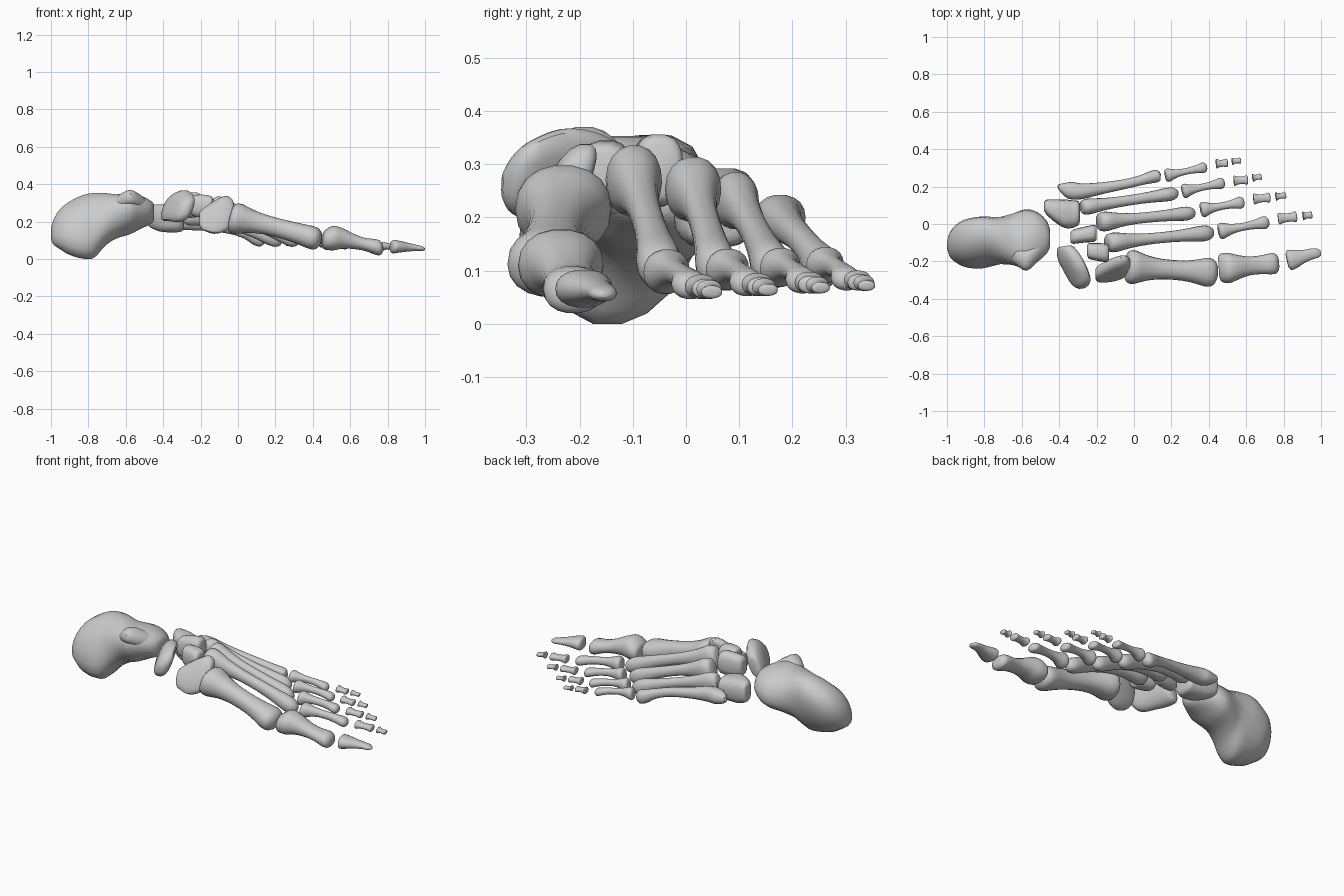
import bpy, bmesh
from math import cos, sin, pi, copysign
from mathutils import Vector


def spline(a, b, c, d, t):
    return 0.5 * (2*b + (c-a)*t + (2*a-5*b+4*c-d)*t*t + (3*b-a-3*c+d)*t**3)


def loft(name, secs, power=2.2, axis=None, n=18, steps=3):
    """Skin rounded sections (x, y, z, half width, half height, shear) along a path."""
    secs = [tuple(s) + (0,) * (6 - len(s)) for s in secs]
    fine, last = [], len(secs) - 1
    for i in range(last):
        q = [secs[max(i-1, 0)], secs[i], secs[i+1], secs[min(i+2, last)]]
        fine += [[spline(*v, j / steps) for v in zip(*q)] for j in range(steps)]
    fine.append(list(secs[-1]))
    bm = bmesh.new()
    rings = []
    for i, (x, y, z, a, b, k) in enumerate(fine):
        if axis:
            t = Vector(axis)
        else:
            t = Vector(fine[min(i+2, len(fine)-1)][:3]) - Vector(fine[max(i-2, 0)][:3])
        t.normalize()
        side = Vector((0, 0, 1)).cross(t).normalized()
        up = t.cross(side)
        ring = []
        for j in range(n):
            c, s = cos(2*pi*j/n), sin(2*pi*j/n)
            u = a * copysign(abs(c) ** (2/power), c)
            v = b * copysign(abs(s) ** (2/power), s)
            ring.append(bm.verts.new(Vector((x, y, z)) + side * (u + k*v) + up * v))
        rings.append(ring)
    for r, q in zip(rings, rings[1:]):
        for j in range(n):
            bm.faces.new((r[j], r[(j+1) % n], q[(j+1) % n], q[j]))
    bm.faces.new(rings[0][::-1])
    bm.faces.new(rings[-1])
    bmesh.ops.recalc_face_normals(bm, faces=bm.faces)
    me = bpy.data.meshes.new(name)
    bm.to_mesh(me)
    bm.free()
    ob = bpy.data.objects.new(name, me)
    bpy.context.collection.objects.link(ob)
    bpy.context.view_layer.objects.active = ob
    ob.select_set(True)
    bpy.ops.object.shade_smooth_by_angle(angle=0.7)
    ob.select_set(False)
    return ob


def long_bone(name, p, q, base, shaft, head, bow=0.0):
    """Bone flared at both ends; base, shaft and head are (half width, half height)."""
    p, q = Vector(p), Vector(q)
    mix = lambda A, B, f: tuple(a + (b-a)*f for a, b in zip(A, B))
    prof = [(0, mix((0, 0), base, .72)), (.025, mix((0, 0), base, .95)), (.09, base),
            (.22, mix(base, shaft, .6)), (.4, shaft), (.62, shaft),
            (.78, mix(shaft, head, .5)), (.88, head), (.95, mix((0, 0), head, .92)),
            (.99, mix((0, 0), head, .55)), (1, mix((0, 0), head, .25))]
    secs = []
    for t, (a, b) in prof:
        c = p.lerp(q, t)
        secs.append((c.x, c.y, c.z + bow*4*t*(1-t), a, b))
    loft(name, secs, axis=q - p, steps=2)


# Heel bone with its inner shelf
loft("heel_bone", [
    (-1.0, -.11, .135, .015, .03, .2), (-.985, -.11, .145, .06, .07, .3),
    (-.95, -.105, .16, .095, .11, .3), (-.9, -.103, .165, .118, .145, .3),
    (-.83, -.1, .172, .126, .172, .3), (-.77, -.095, .18, .124, .176, .25),
    (-.71, -.088, .212, .127, .143, .1), (-.65, -.082, .228, .137, .12, -.15),
    (-.58, -.08, .242, .152, .112, -.35), (-.52, -.07, .25, .13, .09, -.35),
    (-.47, -.07, .25, .09, .065, -.3), (-.45, -.075, .25, .05, .045, -.2)], axis=(1, 0, 0))
loft("heel_shelf", [
    (-.67, -.16, .29, .02, .02), (-.63, -.17, .31, .048, .038), (-.575, -.192, .328, .058, .043),
    (-.52, -.155, .305, .05, .038), (-.48, -.12, .28, .03, .03)], axis=(1, 0, 0), n=14)

# Midfoot block bones
loft("navicular", [
    (-.37, -.118, .268, .022, .045, .3), (-.366, -.13, .272, .038, .066, .35),
    (-.345, -.18, .282, .047, .08, .45), (-.315, -.24, .284, .047, .083, .45),
    (-.288, -.3, .27, .046, .072, .4), (-.28, -.33, .262, .035, .05, .3),
    (-.278, -.345, .26, .014, .022, .2)], axis=(.15, -1, 0), power=2.4)
loft("cuboid", [
    (-.48, .095, .23, .022, .045), (-.468, .09, .228, .04, .06),
    (-.42, .07, .22, .062, .073), (-.37, .055, .215, .076, .073), (-.33, .053, .21, .074, .068),
    (-.3, .058, .21, .066, .062), (-.29, .058, .21, .048, .045)], power=2.7, axis=(1, 0, 0))
loft("outer_cuneiform", [
    (-.34, -.072, .285, .025, .04), (-.325, -.068, .285, .038, .058),
    (-.27, -.058, .287, .042, .068), (-.215, -.05, .29, .045, .065),
    (-.2, -.048, .29, .034, .048)], power=2.7, axis=(1, 0, 0))
loft("middle_cuneiform", [
    (-.25, -.142, .285, .03, .042), (-.238, -.145, .285, .042, .056),
    (-.19, -.15, .283, .048, .062), (-.145, -.155, .28, .048, .058),
    (-.133, -.155, .28, .034, .042)], power=2.7, axis=(1, 0, 0))
loft("inner_cuneiform", [
    (-.207, -.268, .215, .022, .035, .3), (-.19, -.266, .212, .036, .056, .4),
    (-.13, -.25, .222, .04, .088, .45), (-.07, -.232, .243, .04, .096, .45),
    (-.035, -.222, .25, .034, .075, .4), (-.022, -.22, .25, .024, .045, .3)],
    power=2.6, axis=(1, 0, 0))

# Metatarsals: start, end, base, shaft, head, bow
metatarsals = [
    ((-.04, -.228, .222), (.445, -.262, .098), (.09, .083), (.054, .052), (.077, .062), .01),
    ((-.145, -.102, .277), (.425, -.045, .09), (.052, .068), (.03, .033), (.042, .043), .016),
    ((-.19, .01, .26), (.325, .06, .09), (.052, .062), (.029, .031), (.037, .042), .016),
    ((-.28, .088, .238), (.235, .166, .092), (.042, .054), (.028, .029), (.036, .042), .014)]
for i, m in enumerate(metatarsals):
    long_bone(f"metatarsal_{i+1}", *m)

# Outer metatarsal with the pointed base
loft("metatarsal_5", [
    (-.405, .205, .21, .008, .012), (-.385, .195, .205, .025, .028), (-.34, .18, .2, .046, .042),
    (-.28, .175, .197, .042, .043), (-.18, .19, .183, .032, .032), (-.05, .213, .162, .026, .026),
    (.04, .235, .137, .027, .028), (.095, .251, .113, .033, .038), (.125, .257, .103, .032, .038),
    (.138, .26, .1, .02, .024), (.142, .26, .1, .008, .01)])

# Big toe
loft("big_toe_near_bone", [
    (.453, -.235, .1, .05, .035), (.465, -.235, .102, .075, .052), (.51, -.235, .112, .08, .066),
    (.56, -.23, .11, .064, .055), (.62, -.224, .094, .05, .041), (.68, -.218, .078, .05, .035),
    (.73, -.213, .066, .056, .042), (.757, -.211, .06, .053, .04), (.772, -.21, .058, .035, .025),
    (.776, -.21, .058, .015, .01)], axis=(1, .07, 0))
loft("big_toe_tip_bone", [
    (.818, -.195, .066, .035, .026), (.83, -.193, .066, .054, .036), (.86, -.187, .066, .05, .032),
    (.91, -.172, .063, .034, .023), (.95, -.16, .06, .029, .017), (.98, -.155, .056, .025, .014),
    (.995, -.153, .054, .015, .008), (1.0, -.152, .054, .005, .004)], axis=(1, .22, -.05))

# Smaller toes: near, middle and tip bones as (start x, y, end x, y)
toes = [
    ((.452, -.04, .722, .012), (.77, .028, .872, .04), (.902, .043, .953, .049)),
    ((.357, .075, .59, .118), (.638, .133, .73, .142), (.757, .146, .813, .155)),
    ((.258, .174, .485, .222), (.533, .231, .61, .236), (.633, .246, .682, .254)),
    ((.168, .258, .39, .305), (.438, .322, .502, .327), (.523, .334, .572, .34))]
for i, (near, mid, tip) in enumerate(toes):
    s = 1 - .06 * i
    zs = .004 * i
    long_bone(f"toe_{i+2}_near_bone", (*near[:2], .097 + zs), (*near[2:], .066 + zs),
              (.043*s, .042*s), (.022*s, .022*s), (.034*s, .026*s), .012)
    long_bone(f"toe_{i+2}_middle_bone", (*mid[:2], .07 + zs), (*mid[2:], .065 + zs),
              (.031*s, .023*s), (.023*s, .016*s), (.028*s, .019*s))
    long_bone(f"toe_{i+2}_tip_bone", (*tip[:2], .065 + zs), (*tip[2:], .059 + zs),
              (.024*s, .018*s), (.016*s, .012*s), (.02*s, .012*s))
